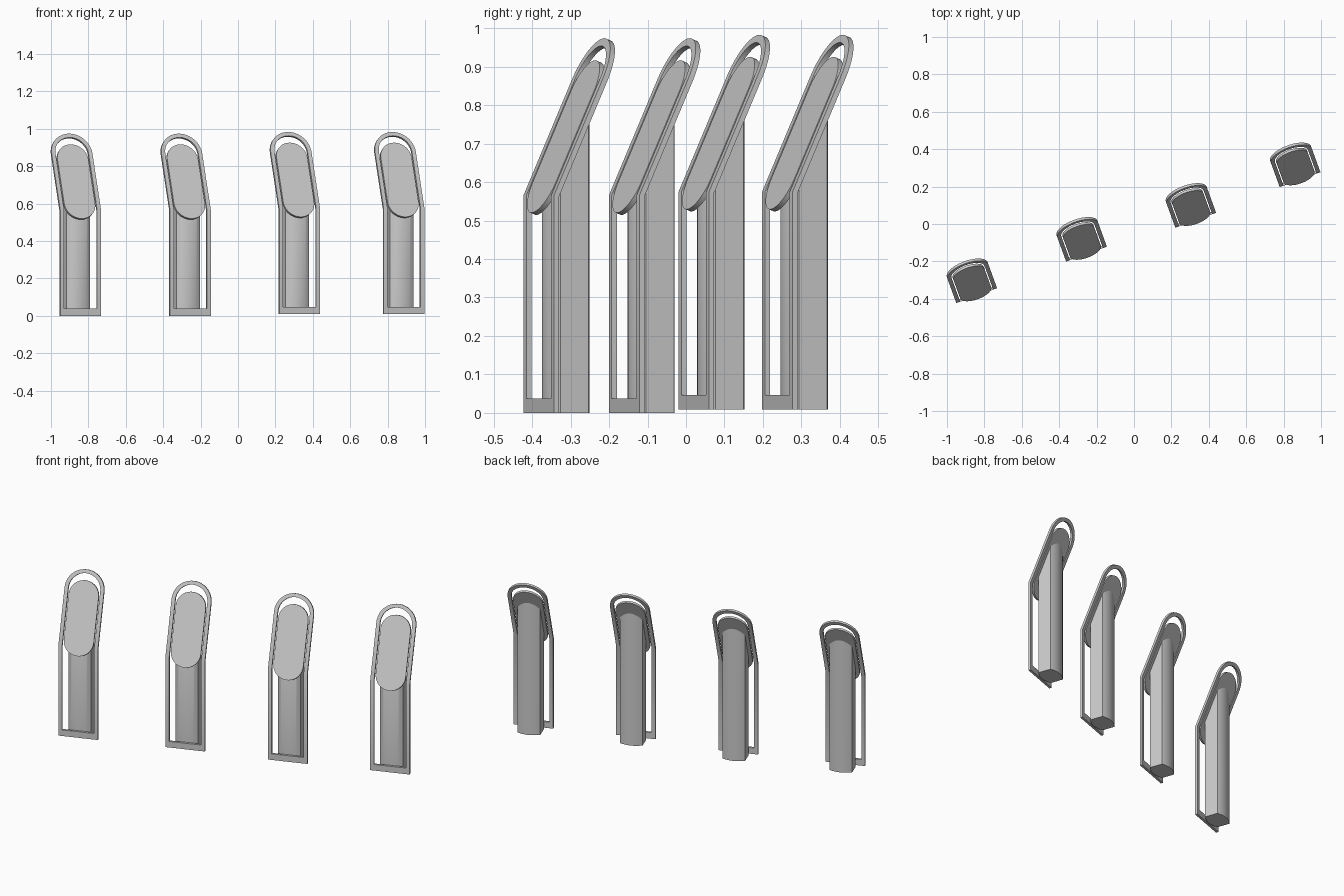
import bpy, bmesh
from math import sin, cos, tan, pi, radians

if "Cube" in bpy.data.objects:
    bpy.data.objects.remove(bpy.data.objects["Cube"])

LEAN = radians(24)      # backward tilt of the upper half
FOLD = 0.565            # height at which the frame folds back
THICK = 0.014           # plate thickness
TOP_Z = 0.974           # top of the frame
HALF_W = 0.116          # frame half width
BAR = 0.022             # frame strip width


def tilted(u, r, d):
    """Point on the tilted plane: r up the slope from the fold, d behind it."""
    return (u, r * sin(LEAN) + d * cos(LEAN), FOLD + r * cos(LEAN) - d * sin(LEAN))


def frame_point(u, s, d):
    if s < FOLD - 1e-6:
        return (u, d, s)
    if s < FOLD + 1e-6:                       # mitred fold
        return (u, d, FOLD - d * tan(LEAN / 2))
    return tilted(u, s - FOLD, d)


def finish(bm, name):
    bmesh.ops.recalc_face_normals(bm, faces=bm.faces)
    me = bpy.data.meshes.new(name)
    bm.to_mesh(me)
    bm.free()
    ob = bpy.data.objects.new(name, me)
    bpy.context.collection.objects.link(ob)
    bpy.context.view_layer.objects.active = ob
    ob.select_set(True)
    bpy.ops.object.shade_smooth_by_angle(angle=radians(30))
    ob.select_set(False)
    return ob


def make_frame():
    # closed strip: straight legs, fold, round head
    centre = FOLD + (TOP_Z - FOLD) / cos(LEAN) - HALF_W

    def loop(half, bottom):
        n = 32
        arc = [(half * cos(pi * i / n), centre + half * sin(pi * i / n)) for i in range(n + 1)]
        return [(-half, FOLD), (-half, bottom), (half, bottom), (half, FOLD)] + arc

    bm = bmesh.new()
    outer, inner = loop(HALF_W, 0), loop(HALF_W - BAR, 0.038)
    rings = [[bm.verts.new(frame_point(u, s, d)) for u, s in pts]
             for pts, d in ((outer, 0), (inner, 0), (inner, THICK), (outer, THICK))]
    n = len(outer)
    for k in range(4):
        a, b = rings[k], rings[(k + 1) % 4]
        for i in range(n):
            j = (i + 1) % n
            bm.faces.new((a[i], a[j], b[j], b[i]))
    return finish(bm, "frame")


def make_panel():
    # stadium shaped display plate in the tilted plane
    r, n = 0.088, 32
    low, high = -0.049 + r, 0.385 - r
    pts = [(r * cos(pi * i / n), high + r * sin(pi * i / n)) for i in range(n + 1)]
    pts += [(-u, low + high - s) for u, s in pts]
    bm = bmesh.new()
    front, back = ([bm.verts.new(tilted(u, s, d)) for u, s in pts] for d in (0, THICK))
    bm.faces.new(front)
    bm.faces.new(back)
    for i in range(len(pts)):
        j = (i + 1) % len(pts)
        bm.faces.new((front[i], front[j], back[j], back[i]))
    return finish(bm, "display_panel")


def make_pillar():
    # bowed front and back, flat sides, top cut to meet the panel
    hw, n = 0.067, 16
    ts = [-1 + 2 * i / n for i in range(n + 1)]
    pts = [(hw * t, 0.036 - 0.018 * (1 - t * t)) for t in ts]
    pts += [(-hw * t, 0.114 + 0.018 * (1 - t * t)) for t in ts]
    bm = bmesh.new()
    base = [bm.verts.new((u, v, 0)) for u, v in pts]
    top = [bm.verts.new((u, v, FOLD + v / tan(LEAN) - 0.5 * THICK / sin(LEAN))) for u, v in pts]
    bm.faces.new(base)
    bm.faces.new(top)
    for i in range(len(pts)):
        j = (i + 1) % len(pts)
        bm.faces.new((base[i], base[j], top[j], top[i]))
    return finish(bm, "pillar")


# four identical stands in a staggered row
parts = [make_frame(), make_panel(), make_pillar()]
places = [(-0.841, -0.383, 0), (-0.254, -0.161, 0), (0.33, 0.02, 0.009), (0.888, 0.237, 0.009)]
for i, loc in enumerate(places):
    for part in parts:
        ob = part
        if i:
            ob = part.copy()
            bpy.context.collection.objects.link(ob)
        ob.name = f"{part.data.name}_{i + 1}"
        ob.location = loc
        ob.rotation_euler = (0, 0, radians(20))
